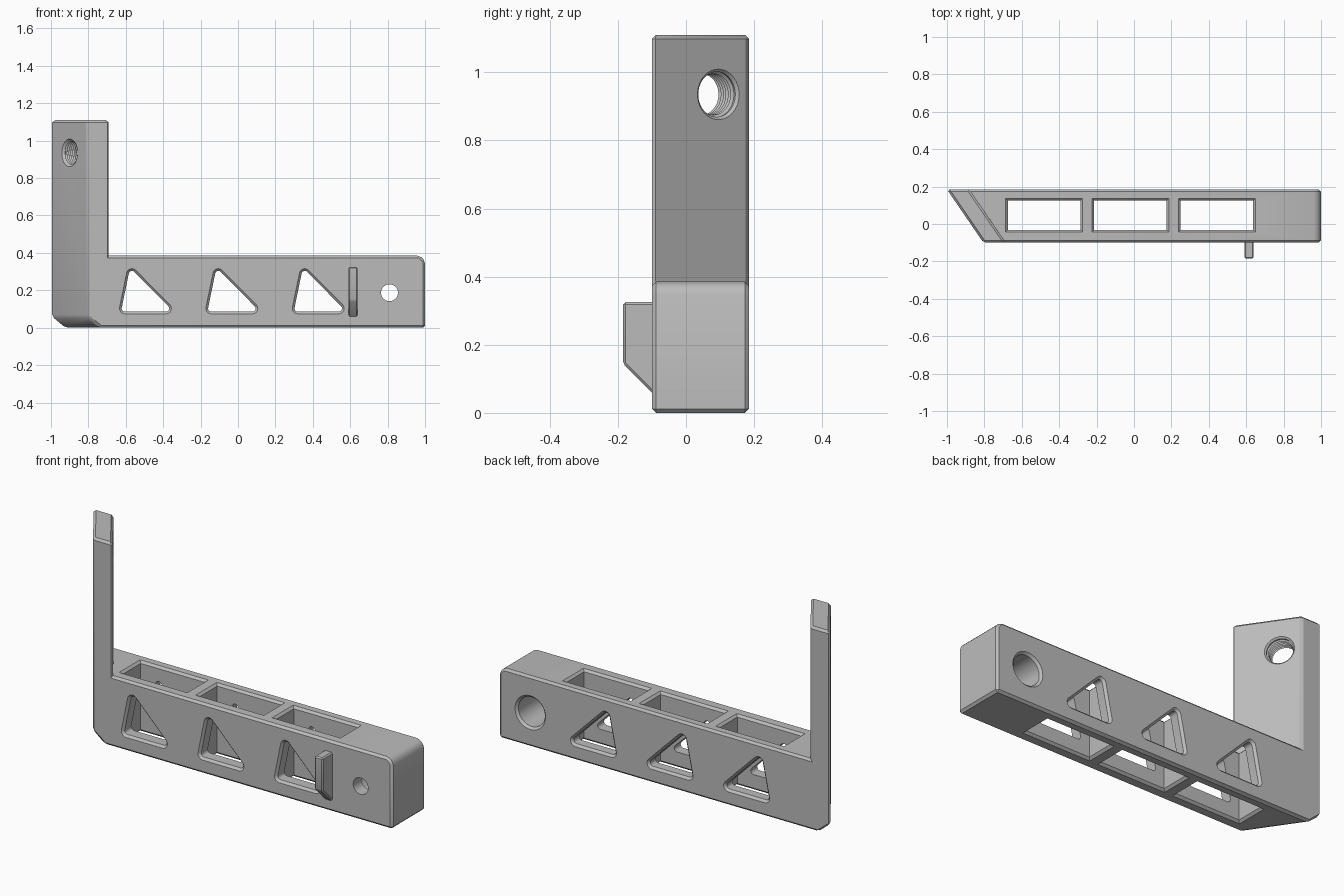
import bpy, bmesh
from math import cos, sin, pi, radians, atan2
from mathutils import Vector

if "Cube" in bpy.data.objects:
    bpy.data.objects.remove(bpy.data.objects["Cube"], do_unlink=True)

grey = bpy.data.materials.new("light grey")
grey.use_nodes = True
grey.diffuse_color = (0.5, 0.5, 0.5, 1)
grey.node_tree.nodes["Principled BSDF"].inputs["Base Color"].default_value = (0.5, 0.5, 0.5, 1)

FRONT, BACK, BEAM_TOP, TOWER_TOP = -0.1, 0.185, 0.385, 1.11
PITCH = 0.462


def to_object(name, bm):
    bmesh.ops.recalc_face_normals(bm, faces=bm.faces)
    mesh = bpy.data.meshes.new(name)
    bm.to_mesh(mesh)
    bm.free()
    mesh.materials.append(grey)
    ob = bpy.data.objects.new(name, mesh)
    bpy.context.collection.objects.link(ob)
    return ob


def loft(name, rings):
    """Closed solid through rings of equal point count."""
    bm = bmesh.new()
    vs = [[bm.verts.new(p) for p in ring] for ring in rings]
    n = len(vs[0])
    for a, b in zip(vs, vs[1:]):
        for i in range(n):
            j = (i + 1) % n
            bm.faces.new((a[i], a[j], b[j], b[i]))
    bm.faces.new(vs[0])
    bm.faces.new(vs[-1])
    return to_object(name, bm)


def lathe(name, origin, axis, profile, n=48):
    """Round solid along an axis; profile holds (distance, radius)."""
    axis = Vector(axis).normalized()
    side = axis.cross(Vector((0, 0, 1))).normalized()
    up = side.cross(axis)
    rings = [[Vector(origin) + axis * d + (side * cos(2 * pi * i / n) + up * sin(2 * pi * i / n)) * r
              for i in range(n)] for d, r in profile]
    return loft(name, rings)


def rounded(points, r, steps=6):
    """Convex counter-clockwise outline grown by r with round corners."""
    out = []
    for i, p in enumerate(points):
        a, b = points[i - 1], points[(i + 1) % len(points)]
        start = atan2(p[1] - a[1], p[0] - a[0]) - pi / 2
        end = atan2(b[1] - p[1], b[0] - p[0]) - pi / 2
        turn = (end - start) % (2 * pi)
        for k in range(steps + 1):
            t = start + turn * k / steps
            out.append((p[0] + r * cos(t), p[1] + r * sin(t)))
    return out


def chamfer(bm, width):
    edges = [e for e in bm.edges if e.is_convex and e.calc_face_angle(0) > radians(20)]
    bmesh.ops.bevel(bm, geom=edges, offset=width, segments=1, affect='EDGES', profile=0.5)


# Beam with slanted upright slab at one end
bm = bmesh.new()
plan = [(-1, BACK), (-0.805, FRONT), (-0.685, FRONT), (-0.88, BACK), (1, FRONT), (1, BACK)]
low = [bm.verts.new((x, y, 0)) for x, y in plan]
mid = [bm.verts.new((x, y, BEAM_TOP)) for x, y in plan]
high = [bm.verts.new((x, y, TOWER_TOP)) for x, y in plan[:4]]
bm.faces.new([low[i] for i in (0, 1, 2, 4, 5, 3)])
for i, j in ((0, 1), (1, 2), (2, 4), (4, 5), (5, 3), (3, 0)):
    bm.faces.new((low[i], low[j], mid[j], mid[i]))
bm.faces.new((mid[2], mid[4], mid[5], mid[3]))
for i in range(4):
    j = (i + 1) % 4
    bm.faces.new((mid[i], mid[j], high[j], high[i]))
bm.faces.new(high)
bmesh.ops.recalc_face_normals(bm, faces=bm.faces)
bmesh.ops.dissolve_limit(bm, angle_limit=radians(1), verts=bm.verts, edges=bm.edges)


def bevel_where(test, width):
    edges = [e for e in bm.edges if test((e.verts[0].co + e.verts[1].co) / 2)]
    bmesh.ops.bevel(bm, geom=edges, offset=width, segments=1, affect='EDGES', profile=0.5)


# Wide chamfer under the slab, medium one at the far top end, small ones elsewhere
bevel_where(lambda c: c.z < 0.01 and -0.95 < c.x < -0.85 and abs(c.y) < 0.1, 0.058)
bevel_where(lambda c: c.x > 0.99 and abs(c.z - BEAM_TOP) < 0.01, 0.028)
chamfer(bm, 0.012)
body = to_object("bracket_body", bm)

cutters = []

# Three bays: rectangular shafts from top to bottom and triangular side windows
for k in range(3):
    dx = k * PITCH
    rings = []
    for z, o in ((-0.02, 0.032), (0.012, 0), (BEAM_TOP - 0.012, 0), (BEAM_TOP + 0.02, 0.032)):
        x0, x1, y0, y1 = -0.675 + dx - o, -0.287 + dx + o, -0.032 - o, 0.125 + o
        rings.append([(x0, y0, z), (x1, y0, z), (x1, y1, z), (x0, y1, z)])
    cutters.append(loft("shaft_cutter", rings))
    core = [(-0.605 + dx, 0.103), (-0.385 + dx, 0.103), (-0.567 + dx, 0.287)]
    rings = [[(x, y, z) for x, z in rounded(core, r)]
             for y, r in ((FRONT - 0.02, 0.049), (FRONT + 0.012, 0.017),
                          (BACK - 0.012, 0.017), (BACK + 0.02, 0.049))]
    cutters.append(loft("window_cutter", rings))

# Stepped screw hole, wide at the back
cutters.append(lathe("screw_hole_cutter", (0.81, 0, 0.187), (0, 1, 0),
                     [(-0.15, 0.045), (-0.03, 0.045), (-0.03, 0.08),
                      (BACK - 0.012, 0.08), (BACK + 0.02, 0.112)]))

# Threaded hole square to the slab, with countersunk mouths
thickness = 0.099
profile = [(-0.03, 0.104), (0.008, 0.066)]
turns = 6
for i in range(turns):
    d = 0.012 + i * (thickness - 0.024) / turns
    profile += [(d, 0.06), (d + 0.006, 0.068)]
profile += [(thickness - 0.008, 0.066), (thickness + 0.03, 0.104)]
cutters.append(lathe("thread_cutter", (-0.9, 0.039, 0.935), (0.285, 0.195, 0), profile))

for c in cutters:
    c.hide_render = True
    mod = body.modifiers.new("cut", 'BOOLEAN')
    mod.operation = 'DIFFERENCE'
    mod.solver = 'EXACT'
    mod.object = c
bpy.context.view_layer.update()
graph = bpy.context.evaluated_depsgraph_get()
cut_mesh = bpy.data.meshes.new_from_object(body.evaluated_get(graph))
body.modifiers.clear()
body.data = cut_mesh
for c in cutters:
    bpy.data.objects.remove(c, do_unlink=True)

# Front hook with sloped underside
bm = bmesh.new()
side = [(FRONT + 0.02, 0.04), (-0.185, 0.145), (-0.185, 0.325), (FRONT + 0.02, 0.325)]
face = bm.faces.new([bm.verts.new((0.59, y, z)) for y, z in side])
ext = bmesh.ops.extrude_face_region(bm, geom=[face])
bmesh.ops.translate(bm, vec=(0.05, 0, 0), verts=[v for v in ext["geom"] if isinstance(v, bmesh.types.BMVert)])
bmesh.ops.recalc_face_normals(bm, faces=bm.faces)
chamfer(bm, 0.007)
hook = to_object("front_hook", bm)

for ob in (body, hook):
    bpy.ops.object.select_all(action='DESELECT')
    ob.select_set(True)
    bpy.context.view_layer.objects.active = ob
    bpy.ops.object.shade_smooth_by_angle(angle=radians(25))
